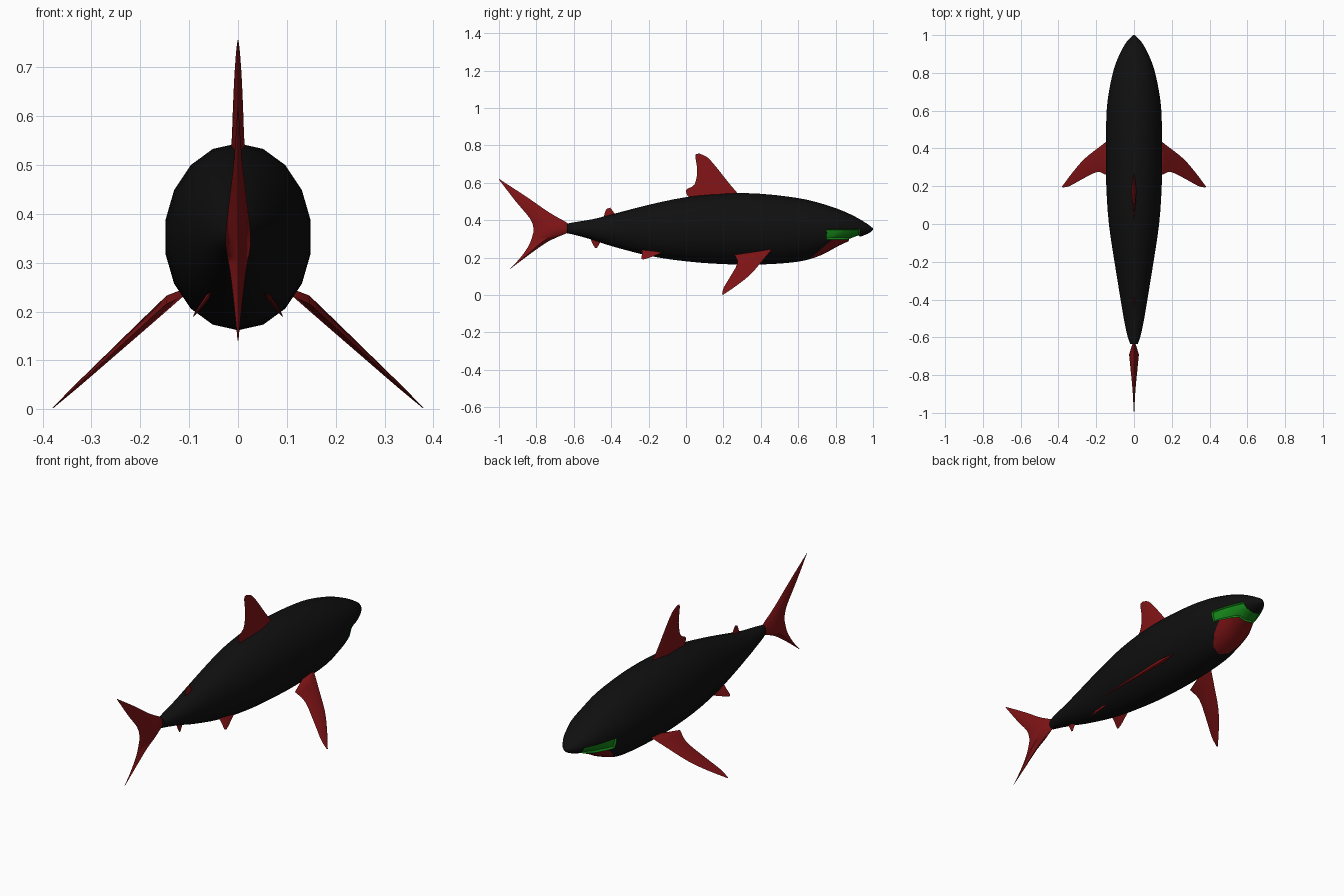
import bpy, bmesh, math
from mathutils import Vector

cube = bpy.data.objects.get("Cube")
if cube:
    bpy.data.objects.remove(cube)


def material(name, rgb):
    m = bpy.data.materials.new(name)
    m.use_nodes = True
    m.diffuse_color = (*rgb, 1)
    m.node_tree.nodes["Principled BSDF"].inputs["Base Color"].default_value = (*rgb, 1)
    return m


BLACK = material("skin black", (0.005, 0.005, 0.005))
RED = material("fin red", (0.22, 0.007, 0.008))
GREEN = material("mouth green", (0.008, 0.24, 0.01))


def finish(bm, name, mats, angle):
    bmesh.ops.recalc_face_normals(bm, faces=bm.faces)
    mesh = bpy.data.meshes.new(name)
    bm.to_mesh(mesh)
    bm.free()
    for m in mats:
        mesh.materials.append(m)
    obj = bpy.data.objects.new(name, mesh)
    bpy.context.collection.objects.link(obj)
    bpy.ops.object.select_all(action="DESELECT")
    obj.select_set(True)
    bpy.context.view_layer.objects.active = obj
    bpy.ops.object.shade_smooth_by_angle(angle=math.radians(angle))
    return obj


def loft(bm, rings):
    loops = [[bm.verts.new(p) for p in ring] for ring in rings]
    n = len(loops[0])
    for a, b in zip(loops, loops[1:]):
        for i in range(n):
            j = (i + 1) % n
            bm.faces.new((a[i], a[j], b[j], b[i]))
    bm.faces.new(loops[0])
    bm.faces.new(loops[-1])


def smooth_rows(rows, steps):
    """Catmull-Rom interpolation of equal-length rows."""
    pts = [Vector(r) for r in rows]
    pts = [2 * pts[0] - pts[1]] + pts + [2 * pts[-1] - pts[-2]]
    out = []
    for a, b, c, d in zip(pts, pts[1:], pts[2:], pts[3:]):
        for k in range(steps):
            t = k / steps
            out.append(0.5 * (2 * b + (c - a) * t + (2 * a - 5 * b + 4 * c - d) * t * t
                              + (3 * b - a - 3 * c + d) * t ** 3))
    return out + [pts[-2]]


# Body stations: y, half width, bottom z, top z
STATIONS = [
    (-0.635, 0.02, 0.33, 0.382), (-0.59, 0.036, 0.32, 0.39), (-0.5, 0.055, 0.295, 0.405),
    (-0.4, 0.072, 0.262, 0.43), (-0.2, 0.105, 0.21, 0.482), (0, 0.135, 0.18, 0.523),
    (0.2, 0.149, 0.165, 0.543), (0.4, 0.151, 0.163, 0.541), (0.6, 0.147, 0.178, 0.518),
    (0.72, 0.131, 0.212, 0.49), (0.82, 0.108, 0.265, 0.457), (0.9, 0.077, 0.3, 0.421),
    (0.96, 0.043, 0.322, 0.386), (0.988, 0.018, 0.337, 0.366), (1, 0.004, 0.35, 0.356),
]


def build_body():
    bm = bmesh.new()
    sides = 18
    rings = []
    for y, w, lo, hi in smooth_rows(STATIONS, 3):
        turns = [2 * math.pi * i / sides for i in range(sides)]
        rings.append([(w * math.sin(t), y, (lo + hi) / 2 + (hi - lo) / 2 * math.cos(t))
                      for t in turns])
    loft(bm, rings)

    # Cut clean edges for the mouth and the lower jaw
    jaw_point, jaw_normal = Vector((0, 0.67, 0.2)), Vector((0, 0.095, -0.11))
    cuts = [((0, 0.75, 0), (0, 1, 0)), ((0, 0.93, 0), (0, 1, 0)), ((0, 0.87, 0), (0, 1, 0)),
            ((0, 0, 0.353), (0, 0, 1)), ((0, 0, 0.297), (0, 0, 1)), (jaw_point, jaw_normal)]
    for point, normal in cuts:
        faces = [f for f in bm.faces if f.calc_center_median().y > 0.62]
        edges = {e for f in faces for e in f.edges}
        verts = {v for f in faces for v in f.verts}
        bmesh.ops.bisect_plane(bm, geom=list(verts) + list(edges) + faces, dist=1e-5,
                               plane_co=point, plane_no=normal)

    gums = []
    for f in bm.faces:
        c = f.calc_center_median()
        if 0.75 < c.y < 0.93 and c.z < 0.353 and (c.z > 0.297 or c.y > 0.87):
            f.material_index = 2
            gums.append(f)
        elif c.y < 0.87 and c.z < 0.297 and (c - jaw_point).dot(jaw_normal) > 0:
            f.material_index = 1

    # Recess the open mouth
    bmesh.ops.recalc_face_normals(bm, faces=bm.faces)
    rim = bmesh.ops.inset_region(bm, faces=gums, thickness=0.005, depth=-0.01,
                                 use_even_offset=False)
    for f in rim["faces"]:
        f.material_index = 2
    finish(bm, "body", [BLACK, RED, GREEN], 40)


def build_fin(name, rows, place=lambda y, z: (0, z), steps=3):
    """Rows: leading y, z, trailing y, z, half thickness; diamond cross-sections."""
    bm = bmesh.new()
    rings = []
    for ly, lz, ty, tz, half in smooth_rows(rows, steps):
        my, mz = ly * 0.6 + ty * 0.4, lz * 0.6 + tz * 0.4
        ring = []
        for y, z, h in ((ly, lz, 0), (my, mz, half), (ty, tz, 0), (my, mz, -half)):
            x, z = place(y, z)
            ring.append((x + h, y, z))
        rings.append(ring)
    loft(bm, rings)
    return finish(bm, name, [RED], 50)


def mirrored_fin(name, rows, root_x, root_z, slope):
    for label, side in (("left", 1), ("right", -1)):
        build_fin(f"{label}_{name}", rows,
                  lambda y, z: (side * (root_x + (root_z - z) * slope), z))


build_body()

build_fin("dorsal_fin", [
    (0.31, 0.51, 0.02, 0.51, 0.018), (0.275, 0.545, 0.0, 0.56, 0.013),
    (0.22, 0.61, 0.045, 0.59, 0.011), (0.165, 0.68, 0.06, 0.66, 0.008),
    (0.115, 0.735, 0.052, 0.725, 0.004), (0.07, 0.757, 0.052, 0.752, 0.001)])

build_fin("tail_fin", [
    (-0.999, 0.62, -1.0, 0.617, 0.001), (-0.85, 0.523, -0.91, 0.5, 0.008),
    (-0.73, 0.44, -0.835, 0.41, 0.018), (-0.62, 0.375, -0.815, 0.355, 0.025),
    (-0.62, 0.34, -0.82, 0.32, 0.025), (-0.73, 0.29, -0.84, 0.265, 0.016),
    (-0.83, 0.222, -0.885, 0.2, 0.008), (-0.935, 0.143, -0.94, 0.14, 0.001)])

build_fin("rear_top_fin", [
    (-0.37, 0.42, -0.44, 0.41, 0.006), (-0.385, 0.44, -0.435, 0.437, 0.004),
    (-0.405, 0.467, -0.425, 0.46, 0.001)])

build_fin("rear_bottom_fin", [
    (-0.45, 0.295, -0.51, 0.3, 0.006), (-0.46, 0.28, -0.5, 0.275, 0.004),
    (-0.475, 0.252, -0.485, 0.25, 0.001)])

mirrored_fin("pectoral_fin", [
    (0.46, 0.245, 0.26, 0.215, 0.018), (0.41, 0.185, 0.275, 0.17, 0.015),
    (0.345, 0.11, 0.235, 0.095, 0.01), (0.27, 0.05, 0.202, 0.04, 0.006),
    (0.2, 0.002, 0.193, 0.004, 0.001)], 0.115, 0.245, 1.09)

mirrored_fin("pelvic_fin", [
    (-0.1, 0.235, -0.235, 0.248, 0.006), (-0.15, 0.217, -0.235, 0.222, 0.005),
    (-0.2, 0.198, -0.238, 0.203, 0.003), (-0.228, 0.19, -0.238, 0.192, 0.001)],
    0.052, 0.245, 0.72)
